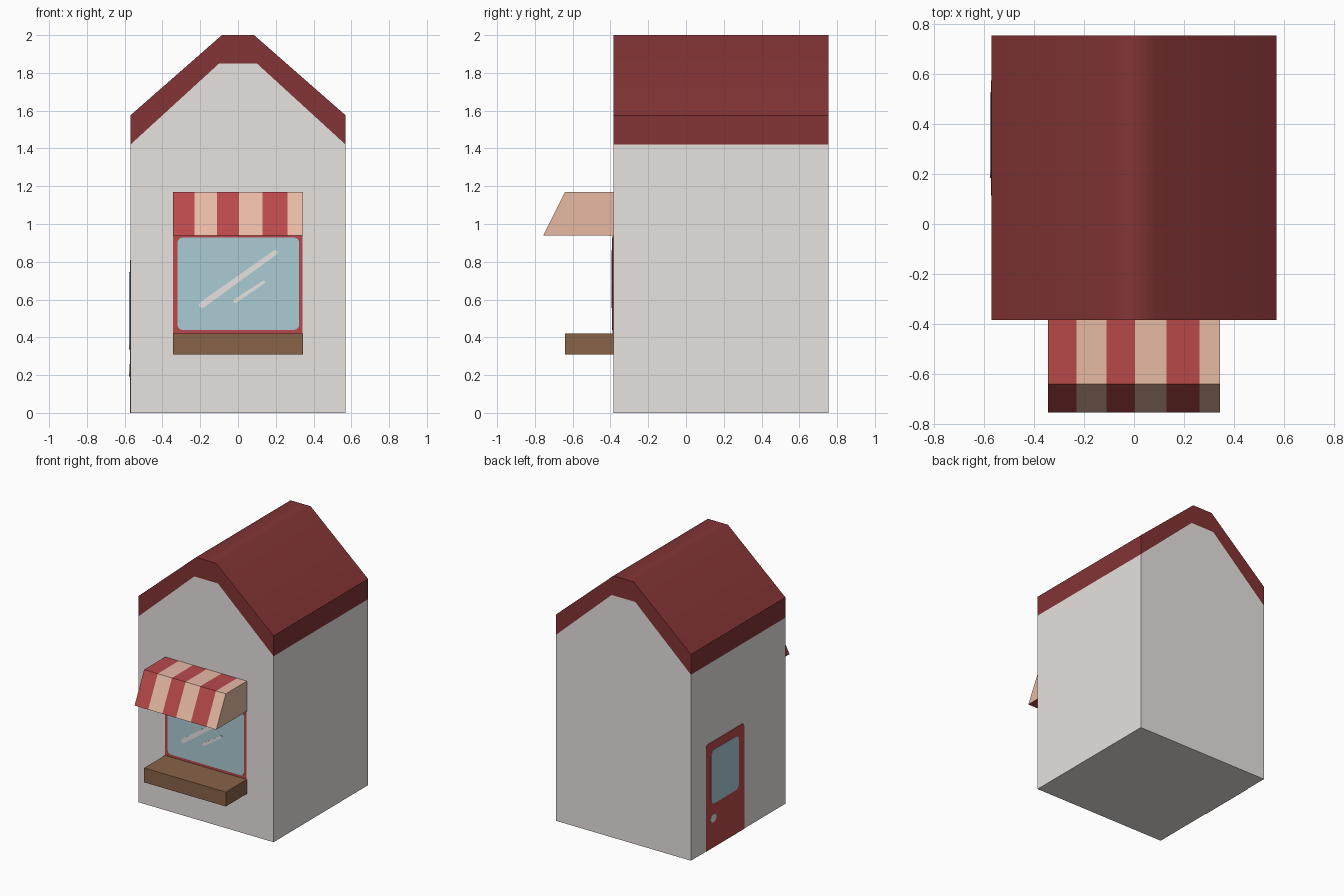
import bpy, bmesh, math
from mathutils import Vector

if "Cube" in bpy.data.objects:
    bpy.data.objects.remove(bpy.data.objects["Cube"])


def material(name, r, g, b):
    lin = [(c / 255 / 12.92) if c < 10 else ((c / 255 + 0.055) / 1.055) ** 2.4 for c in (r, g, b)]
    m = bpy.data.materials.new(name)
    m.diffuse_color = (*lin, 1)
    m.use_nodes = True
    m.node_tree.nodes["Principled BSDF"].inputs["Base Color"].default_value = m.diffuse_color
    return m


WALL = material("warm white", 233, 228, 225)
ROOF = material("dark red", 131, 52, 53)
RED = material("red", 185, 73, 74)
CREAM = material("cream", 234, 188, 166)
WOOD = material("brown wood", 137, 99, 73)
GLASS = material("pale blue glass", 171, 203, 213)

W, FRONT, BACK = 0.57, -0.385, 0.755


def finish(name, bm, *mats):
    bmesh.ops.recalc_face_normals(bm, faces=bm.faces)
    mesh = bpy.data.meshes.new(name)
    bm.to_mesh(mesh)
    bm.free()
    for m in mats:
        mesh.materials.append(m)
    obj = bpy.data.objects.new(name, mesh)
    bpy.context.collection.objects.link(obj)
    return obj


def prism(pts, axis, a, b):
    """Extrude a 2D profile along x (points are y, z) or y (points are x, z)."""
    bm = bmesh.new()
    put = (lambda p, d: (d, *p)) if axis == "x" else (lambda p, d: (p[0], d, p[1]))
    ends = [[bm.verts.new(put(p, d)) for p in pts] for d in (a, b)]
    for end in ends:
        bm.faces.new(end)
    n = len(pts)
    for i in range(n):
        j = (i + 1) % n
        bm.faces.new((ends[0][i], ends[0][j], ends[1][j], ends[1][i]))
    return bm


def rounded(u0, u1, v0, v1, r, bottom=True):
    """Rectangle with rounded corners; the bottom pair may stay square."""
    pts = []
    corners = ((u1, v1, -1, -1), (u0, v1, 1, -1), (u0, v0, 1, 1), (u1, v0, -1, 1))
    for k, (u, v, su, sv) in enumerate(corners):
        if k > 1 and not bottom:
            pts.append((u, v))
            continue
        for s in range(5):
            t = math.radians(90 * k + 22.5 * s)
            pts.append((u + su * r + r * math.cos(t), v + sv * r + r * math.sin(t)))
    return pts


def streak(p, q, w0, w1):
    """Tapered stroke with rounded ends."""
    p, q = Vector(p), Vector(q)
    ang = math.atan2(q.y - p.y, q.x - p.x)
    pts = []
    for c, r, start in ((q, w1 / 2, -90), (p, w0 / 2, 90)):
        for s in range(5):
            t = ang + math.radians(start + 45 * s)
            pts.append((c.x + r * math.cos(t), c.y + r * math.sin(t)))
    return pts


# House shell: walls with the roof band painted on the same surface
ring = [(-W, 0), (W, 0), (W, 1.42), (W, 1.575), (0.085, 2), (-0.085, 2),
        (-W, 1.575), (-W, 1.42), (0.1, 1.85), (-0.1, 1.85)]
bm = bmesh.new()
ends = [[bm.verts.new((x, y, z)) for x, z in ring] for y in (FRONT, BACK)]
for e in ends:
    bm.faces.new([e[i] for i in (0, 1, 2, 8, 9, 7)])
    for quad in ((2, 3, 4, 8), (8, 4, 5, 9), (9, 5, 6, 7)):
        bm.faces.new([e[i] for i in quad]).material_index = 1
for i in range(8):
    j = (i + 1) % 8
    f = bm.faces.new((ends[0][i], ends[0][j], ends[1][j], ends[1][i]))
    f.material_index = int(2 <= i <= 6)
for f in bm.faces:
    f.smooth = True
house = finish("house", bm, WALL, ROOF)
house.data.set_sharp_from_angle(angle=math.radians(45))  # only the ridge is soft
mod = house.modifiers.new("weighted", "WEIGHTED_NORMAL")
mod.keep_sharp = True

# Striped awning, red underneath
cuts = [-0.23, -0.11, 0.005, 0.13, 0.262]
bm = prism([(FRONT, 0.94), (-0.755, 0.94), (-0.64, 1.17), (FRONT, 1.17)], "x", -0.345, 0.345)
for x in cuts:
    bmesh.ops.bisect_plane(bm, geom=bm.verts[:] + bm.edges[:] + bm.faces[:],
                           plane_co=(x, 0, 0), plane_no=(1, 0, 0))
for f in bm.faces:
    c = f.calc_center_median()
    if c.z > 0.95:
        f.material_index = sum(c.x > x for x in cuts) % 2
finish("awning", bm, RED, CREAM)

# Counter shelf
finish("counter", prism([(FRONT, 0.31), (-0.64, 0.31), (-0.64, 0.42), (FRONT, 0.42)],
                        "x", -0.345, 0.345), WOOD)

# Shop window and door as thin stacked plates
window = (
    ("window_frame", [(-0.345, 0.42), (0.342, 0.42), (0.342, 0.94), (-0.345, 0.94)], 0.003, RED),
    ("window_glass", rounded(-0.32, 0.323, 0.44, 0.928, 0.025), 0.006, GLASS),
    ("long_glint", streak((-0.19, 0.572), (0.198, 0.85), 0.034, 0.026), 0.009, WALL),
    ("short_glint", streak((-0.015, 0.592), (0.135, 0.692), 0.022, 0.016), 0.009, WALL),
)
for name, pts, t, mat in window:
    finish(name, prism(pts, "y", FRONT, FRONT - t), mat)

knob = [(0.49 + 0.036 * math.cos(a * math.pi / 6), 0.225 + 0.032 * math.sin(a * math.pi / 6))
        for a in range(12)]
door = (
    ("door", rounded(0.115, 0.575, 0, 0.81, 0.025, bottom=False), 0.003, RED),
    ("door_glass", rounded(0.185, 0.515, 0.335, 0.745, 0.035), 0.006, GLASS),
    ("door_knob", knob, 0.006, WALL),
)
for name, pts, t, mat in door:
    finish(name, prism(pts, "x", -W, -W - t), mat)
